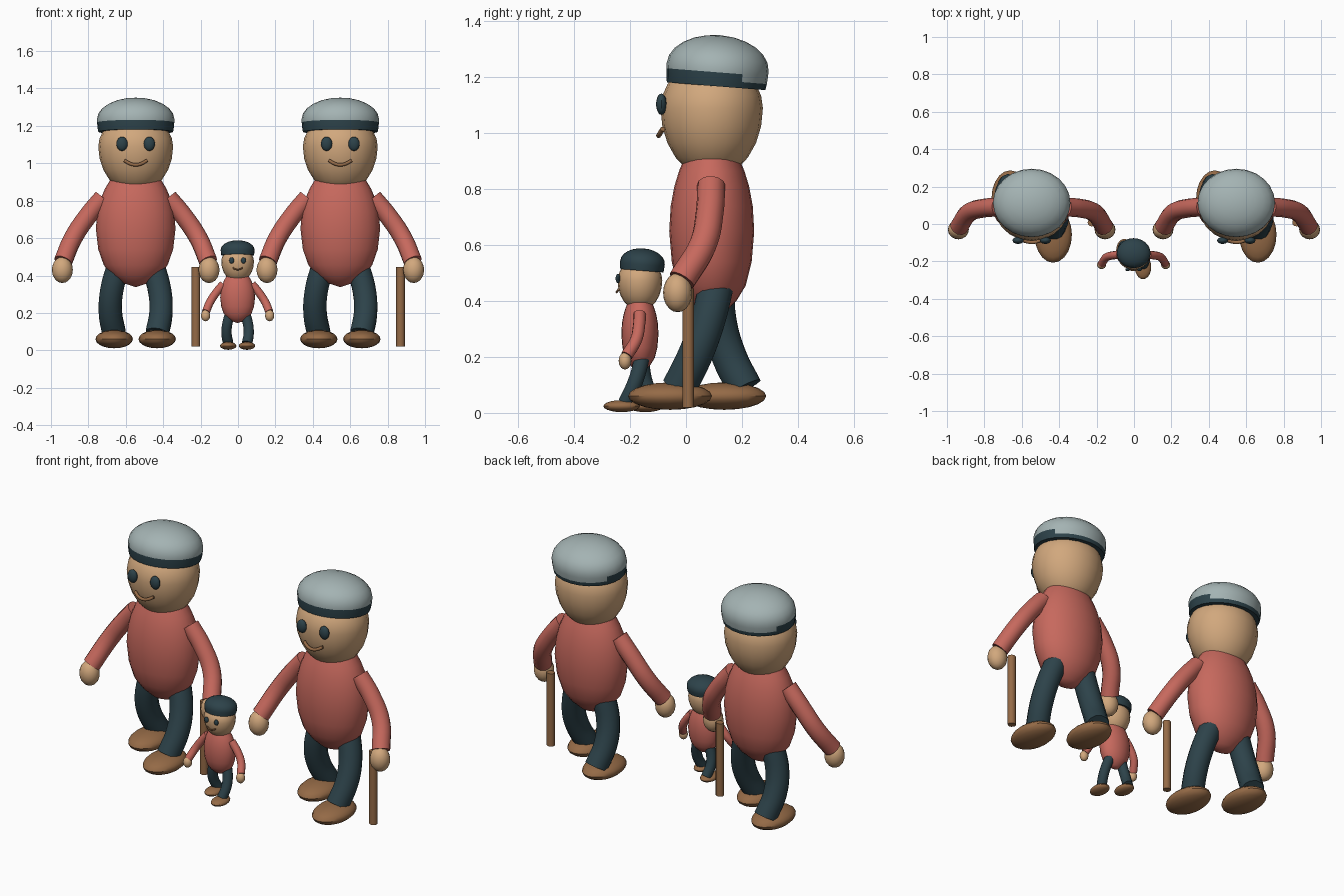
import bpy, bmesh, math
from mathutils import Matrix, Vector

if "Cube" in bpy.data.objects:
    bpy.data.objects.remove(bpy.data.objects["Cube"])


def material(name, rgb):
    m = bpy.data.materials.new(name)
    m.diffuse_color = (*rgb, 1)
    m.use_nodes = True
    m.node_tree.nodes["Principled BSDF"].inputs["Base Color"].default_value = m.diffuse_color
    return m


SKIN = material("tan skin", (0.64, 0.39, 0.205))
RED = material("brick red", (0.57, 0.14, 0.11))
GREY = material("pale grey", (0.37, 0.45, 0.45))
DARK = material("dark teal", (0.026, 0.055, 0.068))
BROWN = material("brown", (0.30, 0.145, 0.062))


def smooth(obj):
    obj.data.shade_smooth()
    obj.data.set_sharp_from_angle(angle=math.radians(40))


def place(obj, frame):
    obj.data.transform(frame)
    smooth(obj)


def lathe(name, profile, centre, rx, ry, mat, frame, segs=20, tilt=0.0):
    """Elliptical stack of rings; profile holds (radius fraction, z)."""
    bm = bmesh.new()
    rings = []
    for r, z in profile:
        if r < 1e-4:
            rings.append([bm.verts.new((0, 0, z))])
        else:
            rings.append([bm.verts.new((rx * r * math.cos(a), ry * r * math.sin(a), z))
                          for a in (2 * math.pi * i / segs for i in range(segs))])
    for lo, hi in zip(rings, rings[1:]):
        for i in range(segs):
            j = (i + 1) % segs
            quad = [lo[i % len(lo)], lo[j % len(lo)], hi[j % len(hi)], hi[i % len(hi)]]
            bm.faces.new(list(dict.fromkeys(quad)))
    for ring in (rings[0], rings[-1]):
        if len(ring) > 1:
            bm.faces.new(ring)
    bmesh.ops.recalc_face_normals(bm, faces=bm.faces)
    me = bpy.data.meshes.new(name)
    bm.to_mesh(me)
    bm.free()
    obj = bpy.data.objects.new(name, me)
    bpy.context.collection.objects.link(obj)
    me.materials.append(mat)
    place(obj, frame @ Matrix.Translation(centre) @ Matrix.Rotation(tilt, 4, 'X'))
    return obj


def dome(low, high, n=12):
    """Ellipsoid profile with separate lower and upper heights."""
    angles = [math.pi * (i / n - 0.5) for i in range(n + 1)]
    return [(math.cos(a), math.sin(a) * (high if a > 0 else low)) for a in angles]


def ball(name, centre, radii, mat, frame, segs=16):
    return lathe(name, dome(radii[2], radii[2], 10), centre, radii[0], radii[1],
                 mat, frame, segs)


def tube(name, points, radius, mat, frame):
    """Round tube with closed ends along a smooth path."""
    cu = bpy.data.curves.new(name, 'CURVE')
    cu.dimensions = '3D'
    cu.bevel_depth = radius
    cu.bevel_resolution = 4
    cu.resolution_u = 5
    cu.use_fill_caps = True
    sp = cu.splines.new('BEZIER')
    sp.bezier_points.add(len(points) - 1)
    for bp, p in zip(sp.bezier_points, points):
        bp.co = p
        bp.handle_left_type = bp.handle_right_type = 'AUTO'
    obj = bpy.data.objects.new(name, cu)
    bpy.context.collection.objects.link(obj)
    bpy.ops.object.select_all(action='DESELECT')
    obj.select_set(True)
    bpy.context.view_layer.objects.active = obj
    bpy.ops.object.convert(target='MESH')
    obj = bpy.context.view_layer.objects.active
    obj.data.materials.clear()
    obj.data.materials.append(mat)
    place(obj, frame)
    return obj


def figure(tag, offset, scale, cap_mat, has_stick):
    f = Matrix.Translation(offset) @ Matrix.Scale(scale, 4)

    # Torso with a flat neck, and the head sitting in it
    torso = [(0, .338), (.32, .36), (.58, .4), (.8, .455), (.94, .54), (1, .65),
             (.965, .74), (.88, .81), (.77, .865), (.65, .908)]
    lathe(tag + "_torso", torso, (0, .092, 0), .213, .152, RED, f, 24)
    lathe(tag + "_head", dome(.25, .17), (0, .092, 1.09), .2, .183, SKIN, f)

    # Flat cap: domed crown over a short rim
    crown = [(math.cos(a), .115 * math.sin(a))
             for a in (math.pi / 2 * i / 6 for i in range(7))]
    rim = [(.965, -.068), (.985, -.046), (.997, -.018)]
    cap = lathe(tag + "_cap", rim + crown, (0, .113, 1.236), .207, .183,
                cap_mat, f, 24, math.radians(-4.5))
    if cap_mat is not DARK:
        cap.data.materials.append(DARK)
        inv = (f @ Matrix.Translation((0, .113, 1.236))
               @ Matrix.Rotation(math.radians(-4.5), 4, 'X')).inverted()
        for p in cap.data.polygons:
            c = inv @ Vector(p.center)
            # dark band: full height at the front, thin at the back
            if c.z < -.046 or (c.z < -.018 and c.y < .075):
                p.material_index = 1

    # Smile
    tube(tag + "_mouth", [(-.06, -.083, 1.015), (-.03, -.094, .998), (0, -.098, .992),
                          (.03, -.094, .998), (.06, -.083, 1.015)], .009, BROWN, f)

    for s, side in ((-1, "left"), (1, "right")):
        name = f"{tag}_{side}_"
        ball(name + "eye", (s * .073, -.088, 1.104), (.03, .019, .038), DARK, f, 12)
        tube(name + "arm", [(s * .175, .09, .815), (s * .255, .085, .72),
                            (s * .335, .06, .6), (s * .388, -.015, .475)], .05, RED, f)
        ball(name + "hand", (s * .392, -.03, .43), (.056, .052, .07), SKIN, f)
        # Right leg strides forward, left leg trails
        ys = (.11, .075, .03, -.025) if s > 0 else (.11, .12, .155, .21)
        path = zip((.09, .128, .135, .115), ys, (.46, .32, .2, .09))
        tube(name + "leg", [(s * x, y, z) for x, y, z in path], .064, DARK, f)
        ball(name + "shoe", (s * .115, -.057 if s > 0 else .137, .06),
             (.1, .15, .049), BROWN, f, 20)

    if has_stick:
        lathe(tag + "_walking_stick", [(1, .02), (1, .445)], (.322, .008, 0),
              .023, .021, BROWN, f, 12)


figure("left_adult", (-.547, 0, 0), 1, GREY, True)
figure("right_adult", (.547, 0, 0), 1, GREY, True)
figure("child", (-.002, -.205, -.002), .437, DARK, False)
